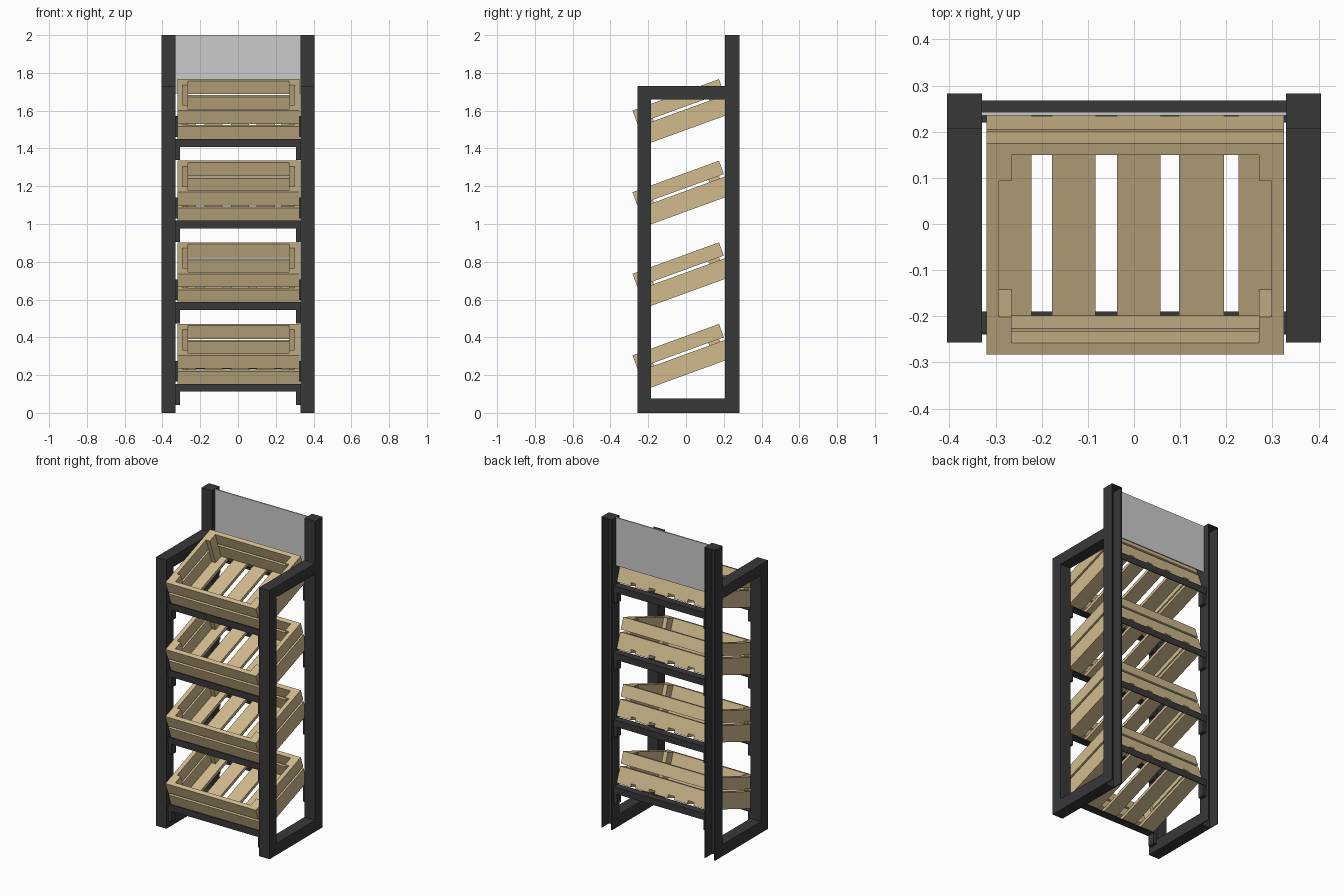
import bpy, bmesh
from math import radians
from mathutils import Matrix, Vector

if "Cube" in bpy.data.objects:
    bpy.data.objects.remove(bpy.data.objects["Cube"])


def material(name, rgb):
    m = bpy.data.materials.new(name)
    m.diffuse_color = (*rgb, 1)
    m.use_nodes = True
    m.node_tree.nodes["Principled BSDF"].inputs["Base Color"].default_value = m.diffuse_color
    return m


DARK = material("dark_metal", (0.04, 0.04, 0.042))
WOOD = material("wood", (0.64, 0.50, 0.27))


def boxes(name, parts, mat=None, matrix=Matrix()):
    """One object made of boxes given as (x0, x1, y0, y1, z0, z1)."""
    bm = bmesh.new()
    for x0, x1, y0, y1, z0, z1 in parts:
        size = Matrix.Diagonal((x1 - x0, y1 - y0, z1 - z0, 1))
        centre = Matrix.Translation(((x0 + x1) / 2, (y0 + y1) / 2, (z0 + z1) / 2))
        bmesh.ops.create_cube(bm, size=1, matrix=matrix @ centre @ size)
    me = bpy.data.meshes.new(name)
    bm.to_mesh(me)
    bm.free()
    if mat:
        me.materials.append(mat)
    ob = bpy.data.objects.new(name, me)
    bpy.context.collection.objects.link(ob)
    return ob


XI, XO = 0.33, 0.405          # inner and outer faces of the side frames
YF, YP, YB = -0.257, 0.207, 0.283
T = 0.006                     # sheet thickness of the rear channels

# Side frames: closed front loop plus tall rear channel open at the back
for side, s in (("left", -1), ("right", 1)):
    def sx(a, b):
        return (a, b) if s > 0 else (-b, -a)
    x = sx(XI, XO)
    boxes(side + "_front_post", [(*x, YF, -0.185, 0, 1.73)], DARK)
    boxes(side + "_bottom_rail", [(*x, -0.185, YP, 0, 0.075)], DARK)
    boxes(side + "_top_rail", [(*x, -0.185, YP, 1.66, 1.73)], DARK)
    boxes(side + "_rear_channel", [
        (*x, YP, YP + T, 0, 2),
        (*sx(XI, XI + T), YP + T, YB, 0, 2 - T),
        (*sx(XO - T, XO), YP + T, YB, 0, 2 - T),
        (*x, YP + T, YB, 2 - T, 2)], DARK)

# Sign panel between the rear posts
boxes("header_panel", [(-XI, XI, 0.235, 0.243, 1.69, 2.0)])

# Crate dimensions in its own untilted frame (origin at front bottom edge)
X0, X1, D, H, B = -0.32, 0.325, 0.487, 0.193, 0.027
LOW, UP, S = 0.103, 0.118, 0.02
SLATS = [(X0 + B, -0.222), (-0.178, -0.083), (-0.037, 0.057),
         (0.098, 0.195), (0.227, X1 - B)]

for i in range(4):
    dz = 0.432 * i
    tilt = (Matrix.Translation((0, -0.217, 0.123 + dz))
            @ Matrix.Rotation(radians(20), 4, 'X'))
    n = str(i + 1)
    # Side and end boards, two courses with a gap
    boxes("crate_side_boards_" + n,
          [(a, a + B, 0, D, z0, z1) for a in (X0, X1 - B)
           for z0, z1 in ((0, LOW), (UP, H))], WOOD, tilt)
    boxes("crate_end_boards_" + n,
          [(X0 + B, X1 - B, y, y + B, z0, z1) for y in (0, D - B)
           for z0, z1 in ((S, LOW), (UP, H))], WOOD, tilt)
    # Floor slats and corner blocks
    boxes("crate_slats_" + n, [(a, b, 0, D, 0, S) for a, b in SLATS], WOOD, tilt)
    boxes("crate_corner_blocks_" + n,
          [(a, a + 0.027, y, y + 0.06, S, H) for a in (X0 + B, X1 - B - 0.027)
           for y in (B, D - B - 0.06)], WOOD, tilt)

    # Angle bars that carry the crate, with end plates on the posts
    zf, zb = 0.112 + dz, 0.275 + dz
    boxes("front_support_bar_" + n, [
        (-XI, XI, -0.24, -0.235, zf, zf + 0.042),
        (-XI, XI, -0.235, -0.19, zf, zf + 0.005)], DARK)
    boxes("rear_support_bar_" + n, [
        (-XI, XI, 0.22, 0.268, zb - 0.005, zb),
        (-XI, XI, 0.263, 0.268, zb - 0.042, zb - 0.005)], DARK)
    for side, a in (("left", -XI), ("right", XI - 0.022)):
        boxes(f"{side}_front_bracket_{n}",
              [(a, a + 0.022, -0.235, -0.19, zf - 0.07, zf)], DARK)
        boxes(f"{side}_rear_bracket_{n}",
              [(a, a + 0.022, 0.22, 0.263, zb - 0.11, zb - 0.005)], DARK)
